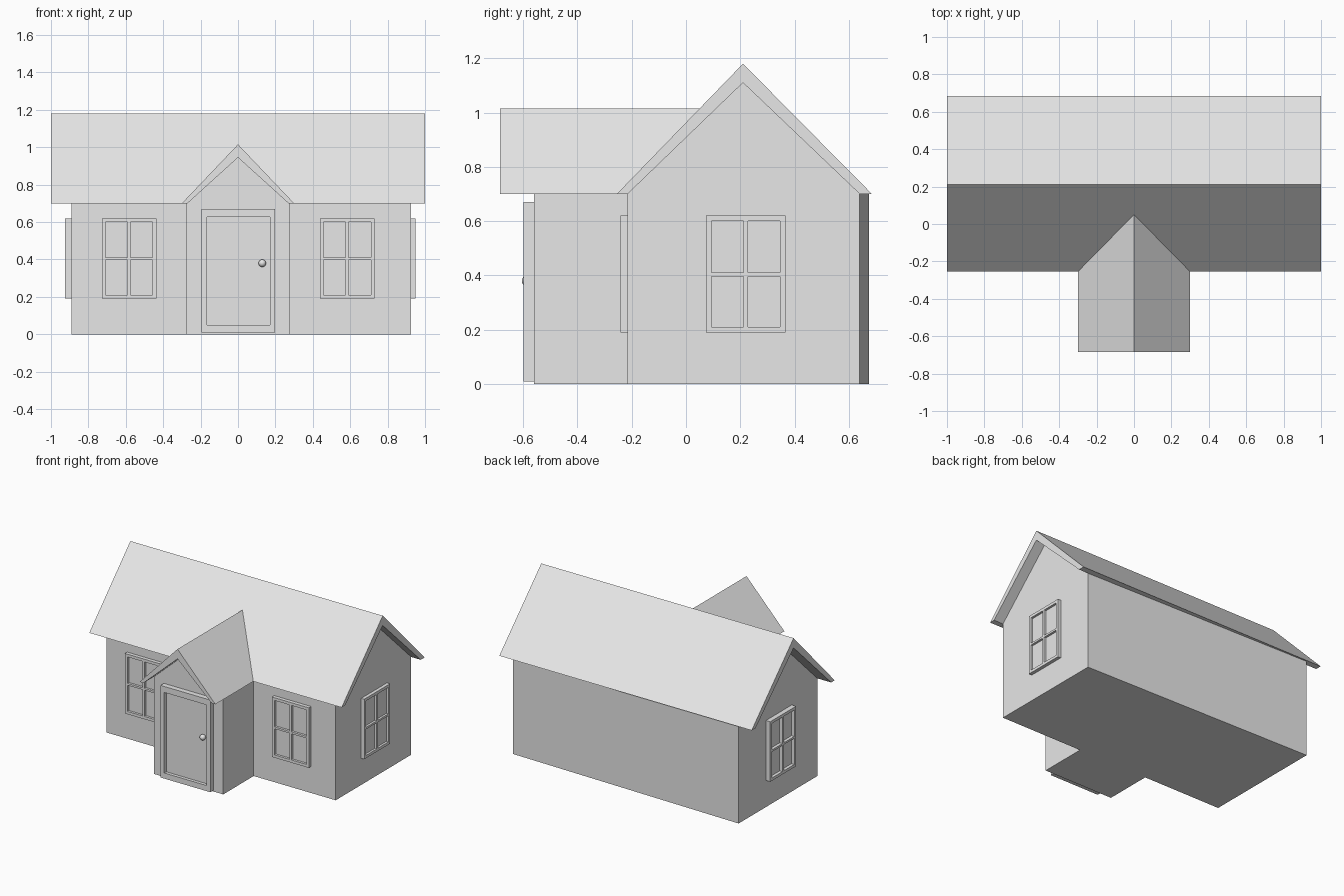
import bpy, bmesh, math
from mathutils import Matrix, Vector

cube = bpy.data.objects.get("Cube")
if cube:
    bpy.data.objects.remove(cube, do_unlink=True)

GREY = (0.8, 0.8, 0.8, 1.0)
plaster = bpy.data.materials.new("plain_grey")
plaster.use_nodes = True
plaster.diffuse_color = GREY
plaster.node_tree.nodes["Principled BSDF"].inputs["Base Color"].default_value = GREY


def finish(name, bm):
    bmesh.ops.recalc_face_normals(bm, faces=bm.faces[:])
    mesh = bpy.data.meshes.new(name)
    bm.to_mesh(mesh)
    bm.free()
    mesh.materials.append(plaster)
    obj = bpy.data.objects.new(name, mesh)
    bpy.context.collection.objects.link(obj)
    return obj


def prism(name, profile, axis, start, end):
    """Sweep a 2D profile (horizontal, height) along x or y."""
    bm = bmesh.new()
    place = (lambda p: (start, p[0], p[1])) if axis == "x" else (lambda p: (p[0], start, p[1]))
    face = bm.faces.new([bm.verts.new(place(p)) for p in profile])
    out = bmesh.ops.extrude_face_region(bm, geom=[face], use_keep_orig=True)["geom"]
    step = Vector((end - start, 0, 0)) if axis == "x" else Vector((0, end - start, 0))
    bmesh.ops.translate(bm, vec=step, verts=[g for g in out if isinstance(g, bmesh.types.BMVert)])
    return finish(name, bm)


def framed_panel(name, xs, zs, pane_depth, depth, location, turn=0):
    """Raised frame on a wall; every odd cell of the cut grid is a sunk pane."""
    bm = bmesh.new()
    grid = [[bm.verts.new((x, -pane_depth, z)) for z in zs] for x in xs]
    frame = []
    for i in range(len(xs) - 1):
        for j in range(len(zs) - 1):
            cell = bm.faces.new((grid[i][j], grid[i + 1][j], grid[i + 1][j + 1], grid[i][j + 1]))
            if i % 2 == 0 or j % 2 == 0:
                frame.append(cell)
    # Skirt back to the wall
    rim = [e for e in bm.edges if e.is_boundary]
    out = bmesh.ops.extrude_edge_only(bm, edges=rim)["geom"]
    bmesh.ops.translate(bm, vec=(0, pane_depth, 0),
                        verts=[g for g in out if isinstance(g, bmesh.types.BMVert)])
    # Raise the frame
    out = bmesh.ops.extrude_face_region(bm, geom=frame)["geom"]
    bmesh.ops.translate(bm, vec=(0, pane_depth - depth, 0),
                        verts=[g for g in out if isinstance(g, bmesh.types.BMVert)])
    bmesh.ops.transform(bm, verts=bm.verts[:],
                        matrix=Matrix.Translation(location) @ Matrix.Rotation(turn, 4, "Z"))
    return finish(name, bm)


# Main walls, with the back wall slightly out of square
walls = prism("main_walls",
              [(-0.215, 0), (0.64, 0), (0.64, 0.70), (0.21, 1.11), (-0.215, 0.70)],
              "x", -0.89, 0.925)
for v in walls.data.vertices:
    if v.co.x < 0 and v.co.y > 0.6:
        v.co.y = 0.675

# Main roof
prism("main_roof",
      [(-0.255, 0.70), (-0.215, 0.70), (0.21, 1.11), (0.64, 0.70), (0.685, 0.70), (0.21, 1.18)],
      "x", -1, 1)

# Porch and its roof
prism("porch_walls",
      [(-0.275, 0), (0.275, 0), (0.275, 0.70), (0, 0.945), (-0.275, 0.70)],
      "y", -0.56, 0)
prism("porch_roof",
      [(-0.30, 0.70), (-0.27, 0.70), (0, 0.945), (0.27, 0.70), (0.30, 0.70), (0, 1.015)],
      "y", -0.685, 0.05)

# Door and knob
framed_panel("door", [-0.197, -0.168, 0.168, 0.197], [0.01, 0.05, 0.627, 0.67],
             0.015, 0.038, (0.002, -0.56, 0))
bm = bmesh.new()
bmesh.ops.create_uvsphere(bm, u_segments=24, v_segments=12, radius=0.02,
                          matrix=Matrix.Translation((0.13, -0.585, 0.38)))
knob = finish("door_knob", bm)
knob.data.shade_smooth()

# Windows
cuts_x = [-0.146, -0.126, -0.008, 0.008, 0.126, 0.146]
cuts_z = [0.19, 0.21, 0.397, 0.411, 0.60, 0.62]
for name, depth, location, turn in (
        ("front_window_left", 0.026, (0.584, -0.215, 0), 0),
        ("front_window_right", 0.026, (-0.582, -0.215, 0), 0),
        ("side_window_left", 0.024, (0.925, 0.22, 0), math.pi / 2),
        ("side_window_right", 0.034, (-0.89, 0.22, 0), -math.pi / 2)):
    framed_panel(name, cuts_x, cuts_z, depth * 0.35, depth, location, turn)
